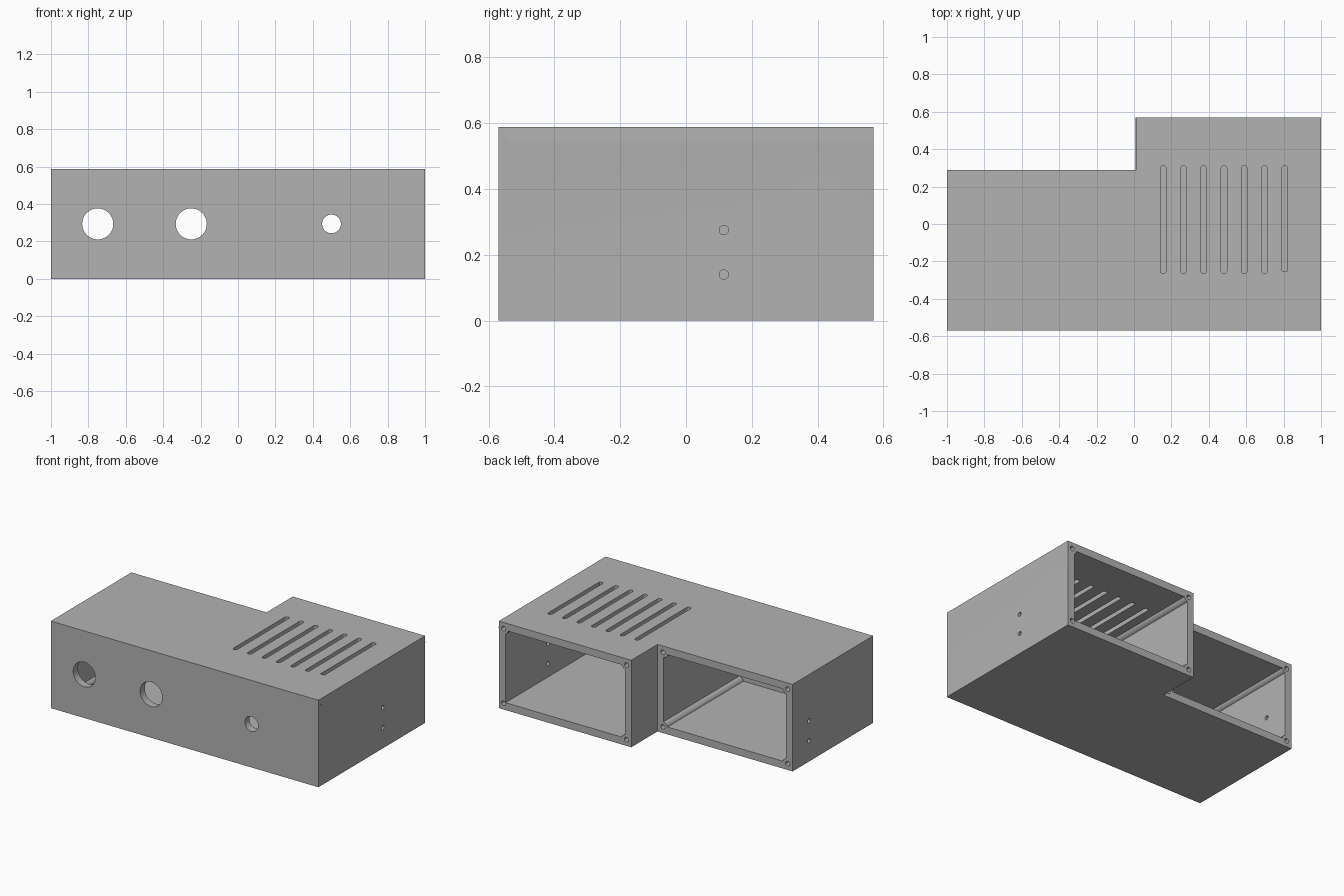
import bpy, bmesh, math
from mathutils import Matrix, Vector

cube = bpy.data.objects.get("Cube")
if cube:
    bpy.data.objects.remove(cube, do_unlink=True)

GREY = (0.45, 0.45, 0.45, 1)
mat = bpy.data.materials.new("plain grey")
mat.use_nodes = True
mat.diffuse_color = GREY
mat.node_tree.nodes["Principled BSDF"].inputs["Base Color"].default_value = GREY

H, FRONT, BACK, STEP, STEP_X = 0.588, -0.57, 0.57, 0.29, 0.01
WALL, MID = 0.05, 0.045


def make(name, bm):
    bmesh.ops.recalc_face_normals(bm, faces=bm.faces)
    mesh = bpy.data.meshes.new(name)
    bm.to_mesh(mesh)
    bm.free()
    mesh.materials.append(mat)
    obj = bpy.data.objects.new(name, mesh)
    bpy.context.collection.objects.link(obj)
    return obj


def prism(name, outline, z0, z1):
    bm = bmesh.new()
    face = bm.faces.new([bm.verts.new((x, y, z0)) for x, y in outline])
    top = bmesh.ops.extrude_face_region(bm, geom=[face])["geom"]
    bmesh.ops.translate(bm, vec=(0, 0, z1 - z0),
                        verts=[v for v in top if isinstance(v, bmesh.types.BMVert)])
    return make(name, bm)


def box(name, x0, x1, y0, y1, z0, z1):
    return prism(name, [(x0, y0), (x1, y0), (x1, y1), (x0, y1)], z0, z1)


def rod(name, a, b, r, sides=32):
    a, b = Vector(a), Vector(b)
    turn = (b - a).to_track_quat("Z", "Y").to_matrix().to_4x4()
    bm = bmesh.new()
    bmesh.ops.create_cone(bm, cap_ends=True, segments=sides, radius1=r, radius2=r,
                          depth=(b - a).length,
                          matrix=Matrix.Translation((a + b) / 2) @ turn)
    return make(name, bm)


def slot(x, y0, y1, r, square_front=False):
    arc = [math.pi * i / 8 for i in range(9)]
    pts = [(x + r * math.cos(t), y1 - r + r * math.sin(t)) for t in arc]
    if square_front:
        pts += [(x - r, y0 + r), (x + r, y0 + r)]
    else:
        pts += [(x - r * math.cos(t), y0 + r - r * math.sin(t)) for t in arc]
    return prism("slot_cutter", pts, H - 0.1, H + 0.1)


def combine(target, tool, operation):
    mod = target.modifiers.new("cut", "BOOLEAN")
    mod.operation, mod.solver, mod.object = operation, "EXACT", tool
    bpy.context.view_layer.objects.active = target
    bpy.ops.object.modifier_apply(modifier=mod.name)
    bpy.data.objects.remove(tool, do_unlink=True)


# Outer shell, stepped at the back
case = prism("enclosure_case", [(-1, FRONT), (1, FRONT), (1, BACK), (STEP_X, BACK),
                                (STEP_X, STEP), (-1, STEP)], 0, H)

# Two chambers, open at the back
inner = FRONT + WALL
for x0, x1, back in ((-1 + WALL, STEP_X - MID, STEP), (STEP_X + MID, 1 - WALL, BACK)):
    combine(case, box("chamber_cutter", x0, x1, inner, back + 0.1, WALL, H - WALL), "DIFFERENCE")

# Screw posts along the chamber corners, with blind holes
posts = [(x, z, y) for x, y in ((-0.963, STEP), (-0.03, STEP), (0.045, BACK), (0.965, BACK))
         for z in (0.042, H - 0.042)]
for x, z, y in posts:
    if x < 0.9 or z > 0.3:
        combine(case, rod("screw_post", (x, inner - 0.02, z), (x, y, z), 0.036, 24), "UNION")
for x, z, y in posts:
    combine(case, rod("screw_cutter", (x, y - 0.15, z), (x, y + 0.05, z), 0.016, 16), "DIFFERENCE")

# Round front openings
for x, r in ((-0.75, 0.083), (-0.25, 0.083), (0.5, 0.05)):
    combine(case, rod("front_cutter", (x, FRONT - 0.1, H / 2), (x, inner + 0.03, H / 2), r, 48),
            "DIFFERENCE")

# Paired side holes
for side in (-1, 1):
    for z in (0.14, 0.275):
        combine(case, rod("side_cutter", (side * 0.9, 0.115, z), (side * 1.1, 0.115, z), 0.014, 20),
                "DIFFERENCE")

# Ventilation slots in the roof
for i in range(7):
    combine(case, slot(0.156 + 0.1083 * i, -0.265, 0.312, 0.015, i == 6), "DIFFERENCE")

bpy.ops.object.select_all(action="DESELECT")
case.select_set(True)
bpy.context.view_layer.objects.active = case
bpy.ops.object.shade_smooth_by_angle(angle=math.radians(30))
